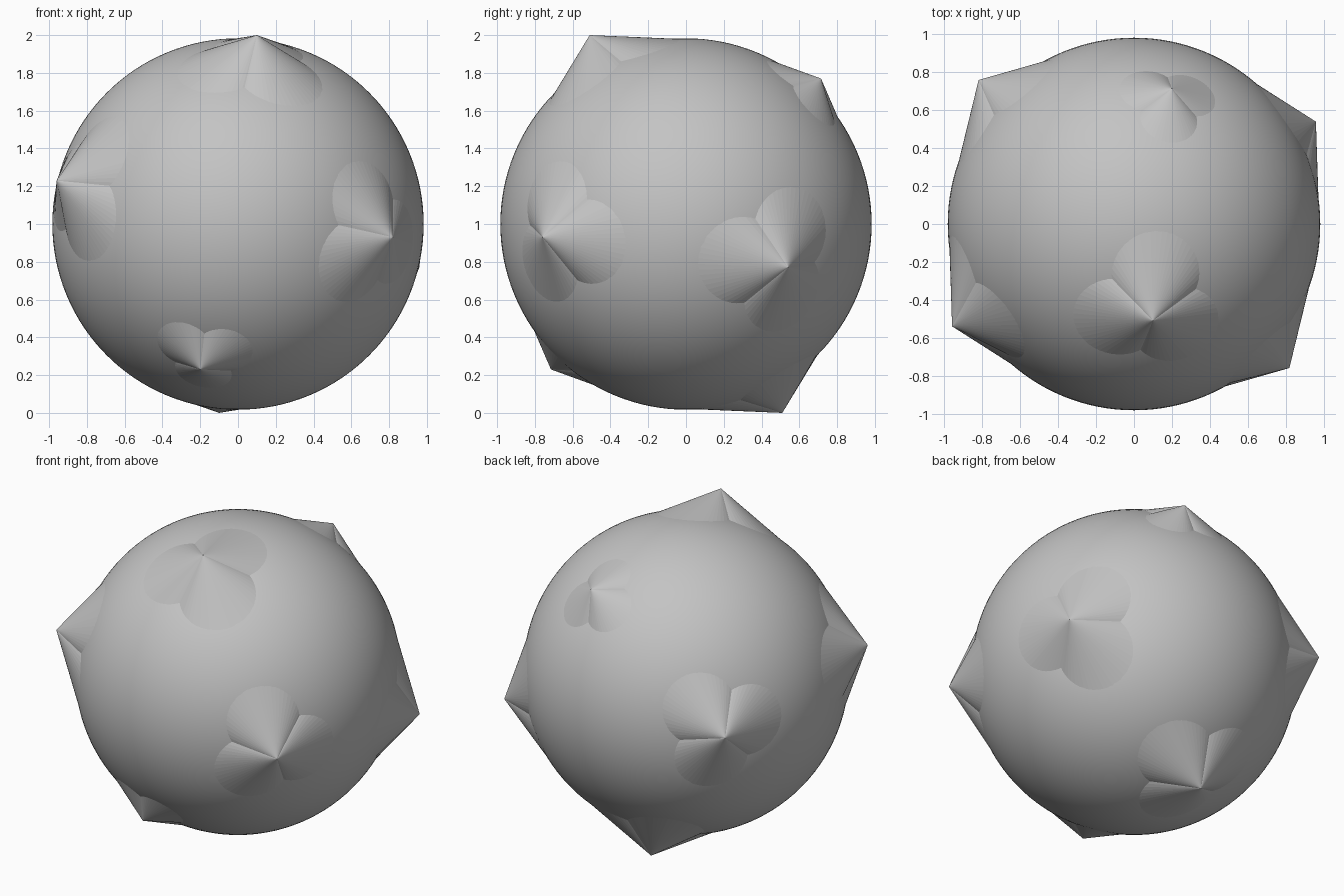
import bpy, bmesh, math
from mathutils import Vector

cube = bpy.data.objects.get("Cube")
if cube:
    bpy.data.objects.remove(cube, do_unlink=True)

R = 0.983
CENTRE = Vector((0, 0, 1))
SEGMENTS = 48

grey = bpy.data.materials.new("plain_grey")
grey.use_nodes = True
colour = (0.55, 0.55, 0.55, 1)
grey.diffuse_color = colour
grey.node_tree.nodes["Principled BSDF"].inputs["Base Color"].default_value = colour


def add_object(name, bm):
    bmesh.ops.recalc_face_normals(bm, faces=bm.faces)
    mesh = bpy.data.meshes.new(name)
    bm.to_mesh(mesh)
    bm.free()
    mesh.materials.append(grey)
    obj = bpy.data.objects.new(name, mesh)
    obj.location = CENTRE
    bpy.context.collection.objects.link(obj)
    return obj


# Smooth ball
bm = bmesh.new()
bmesh.ops.create_uvsphere(bm, u_segments=128, v_segments=64, radius=R)
for f in bm.faces:
    f.smooth = True
add_object("ball", bm)


# One lobe: a slanted cone from the spike tip to a small circle on the ball
def add_lobe(bm, tip, toward, size):
    out = tip.normalized()
    side = (toward - out * toward.dot(out)).normalized()
    tilt, spread = math.radians(11 * size), math.radians(13.7 * size)
    axis = out * math.cos(tilt) + side * math.sin(tilt)
    across = out.cross(side)
    along = across.cross(axis)
    apex = bm.verts.new(tip)
    ring = []
    for i in range(SEGMENTS):
        a = math.tau * i / SEGMENTS
        rim = R * (axis * math.cos(spread)
                   + (along * math.cos(a) + across * math.sin(a)) * math.sin(spread))
        ring.append(bm.verts.new(tip + (rim - tip) * 1.03))
    for i in range(SEGMENTS):
        bm.faces.new((apex, ring[i], ring[(i + 1) % SEGMENTS]))
    bm.faces.new(ring)


# Four spikes and their opposites form the corners of a tilted cube
top = Vector((0.10, -0.51, 1.0))
front_left = Vector((0.82, -0.76, -0.07))
front_right = Vector((-0.96, -0.54, 0.23))
back = Vector((0.20, 0.715, 0.77))
spikes = {
    "top_spike": (top, (front_left, front_right, back), 1.0),
    "front_left_spike": (front_left, (top, -back, -front_right), 0.96),
    "front_right_spike": (front_right, (top, -back, -front_left), 1.0),
    "back_spike": (back, (top, -front_left, -front_right), 0.65),
}

for name, (tip, neighbours, size) in spikes.items():
    for sign, label in ((1, name), (-1, "opposite_" + name)):
        bm = bmesh.new()
        for n in neighbours:
            add_lobe(bm, tip * sign, (n - tip) * sign, size)
        add_object(label, bm)
